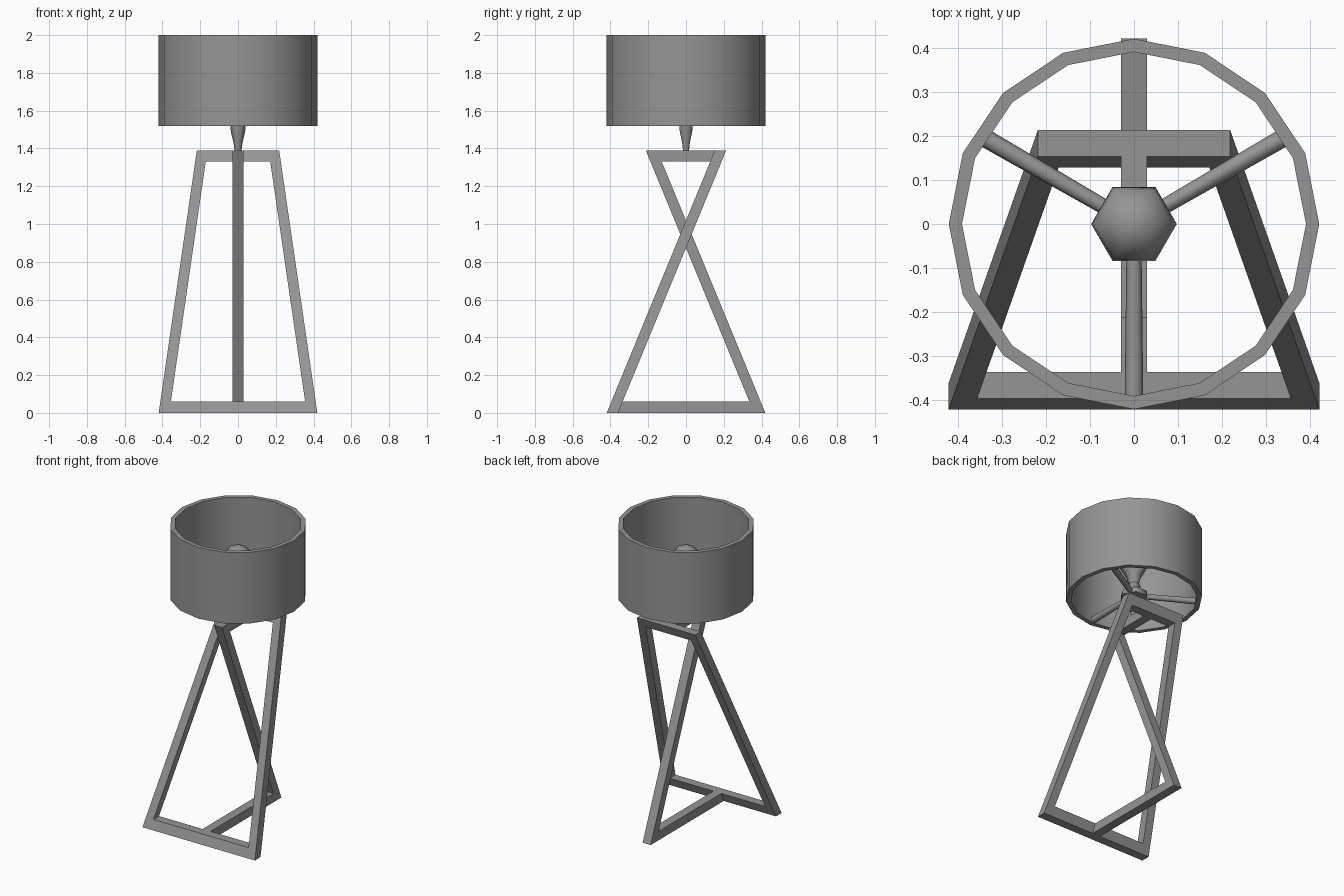
import bpy, bmesh, math
from mathutils import Vector

cube = bpy.data.objects.get("Cube")
if cube:
    bpy.data.objects.remove(cube)

grey = bpy.data.materials.new("matte_grey")
grey.use_nodes = True
GREY = (0.3, 0.3, 0.3, 1)
grey.diffuse_color = GREY
grey.node_tree.nodes["Principled BSDF"].inputs["Base Color"].default_value = GREY

H, T = 1.39, 0.06            # stand height, bar thickness
FOOT, HEAD = 0.42, 0.218     # half widths of the stand at floor and top
LEAN = (0.153 + FOOT) / H    # slope of the tilted frames


def finish(name, bm, angle=None):
    bmesh.ops.recalc_face_normals(bm, faces=bm.faces)
    mesh = bpy.data.meshes.new(name)
    bm.to_mesh(mesh)
    bm.free()
    mesh.materials.append(grey)
    obj = bpy.data.objects.new(name, mesh)
    bpy.context.collection.objects.link(obj)
    if angle:
        bpy.ops.object.select_all(action='DESELECT')
        obj.select_set(True)
        bpy.context.view_layer.objects.active = obj
        bpy.ops.object.shade_smooth_by_angle(angle=math.radians(angle))
    return obj


def prism(name, outline, offset):
    """Extrude a flat outline of 3D points along an offset."""
    bm = bmesh.new()
    face = bm.faces.new([bm.verts.new(p) for p in outline])
    moved = bmesh.ops.extrude_face_region(bm, geom=[face])["geom"]
    verts = [g for g in moved if isinstance(g, bmesh.types.BMVert)]
    bmesh.ops.translate(bm, vec=offset, verts=verts)
    return finish(name, bm)


def lathe(name, profile, sides, angle, closed=False):
    """Spin a (radius, height) profile round the vertical axis."""
    bm = bmesh.new()
    verts = [bm.verts.new((r, 0, z)) for r, z in profile]
    pairs = list(zip(verts, verts[1:])) + ([(verts[-1], verts[0])] if closed else [])
    edges = [bm.edges.new(p) for p in pairs]
    bmesh.ops.spin(bm, geom=verts + edges, cent=(0, 0, 0), axis=(0, 0, 1),
                   angle=math.tau, steps=sides, use_duplicate=False)
    bmesh.ops.remove_doubles(bm, verts=bm.verts, dist=0.0005)
    return finish(name, bm, angle)


# Leaning trapezoid frame, drawn as an outer and an inner outline
def edge_x(z):
    return FOOT + (HEAD - FOOT) * z / H


def frame_point(x, z):
    return Vector((x, -FOOT + LEAN * z, z))


outer = [(-FOOT, 0), (FOOT, 0), (HEAD, H), (-HEAD, H)]
inner = [(s * (edge_x(z) - 0.056), z) for s, z in
         ((-1, T), (1, T), (1, H - T), (-1, H - T))]
bm = bmesh.new()
rings = []
for shift in (0, T):
    for loop in (outer, inner):
        rings.append([bm.verts.new(frame_point(*p) + Vector((0, shift, 0))) for p in loop])
front_out, front_in, back_out, back_in = rings
for a, b in ((front_out, front_in), (back_out, back_in),
             (front_out, back_out), (front_in, back_in)):
    for i in range(4):
        j = (i + 1) % 4
        bm.faces.new((a[i], a[j], b[j], b[i]))
finish("leaning_frame", bm)


# Single crossing leg with its floor bar and top bar, in the middle plane
def side_bar(name, points):
    prism(name, [(-T / 2, y, z) for y, z in points], (T, 0, 0))


def back_y(z):
    return FOOT - LEAN * z


side_bar("crossing_leg", [(back_y(0), 0), (back_y(H), H),
                          (back_y(H) - T, H), (back_y(0) - T, 0)])
side_bar("floor_bar", [(T - FOOT, 0), (FOOT - T, 0),
                       (back_y(T) - T, T), (T - back_y(T), T)])
side_bar("top_bar", [(back_y(H), H), (-back_y(H), H),
                     (-back_y(H - T), H - T), (back_y(H - T), H - T)])

# Stem, hub and bulb, all six sided
lathe("stem", [(0, H), (0.018, H), (0.024, 1.43), (0.038, 1.49), (0.042, 1.53), (0, 1.53)], 6, 65)
lathe("hub", [(0, 1.525), (0.085, 1.525), (0.085, 1.56), (0.045, 1.58),
              (0.04, 1.61), (0.03, 1.63), (0, 1.63)], 6, 65)
lathe("bulb", [(0, 1.62), (0.032, 1.62), (0.05, 1.68), (0.097, 1.76),
               (0.088, 1.80), (0.05, 1.84), (0, 1.855)], 6, 65)

# Three spokes holding the shade
for i in range(3):
    a = math.radians(30 + 120 * i)
    bm = bmesh.new()
    bmesh.ops.create_cone(bm, cap_ends=True, segments=8, radius1=0.017,
                          radius2=0.021, depth=0.34)
    spoke = finish(f"spoke_{i + 1}", bm, 50)
    spoke.rotation_euler = (0, math.pi / 2, a)
    spoke.location = (0.22 * math.cos(a), 0.22 * math.sin(a), 1.543)

# Open drum shade
lathe("shade", [(0.42, 1.52), (0.42, 2), (0.39, 2), (0.39, 1.52)], 16, 40, closed=True)
